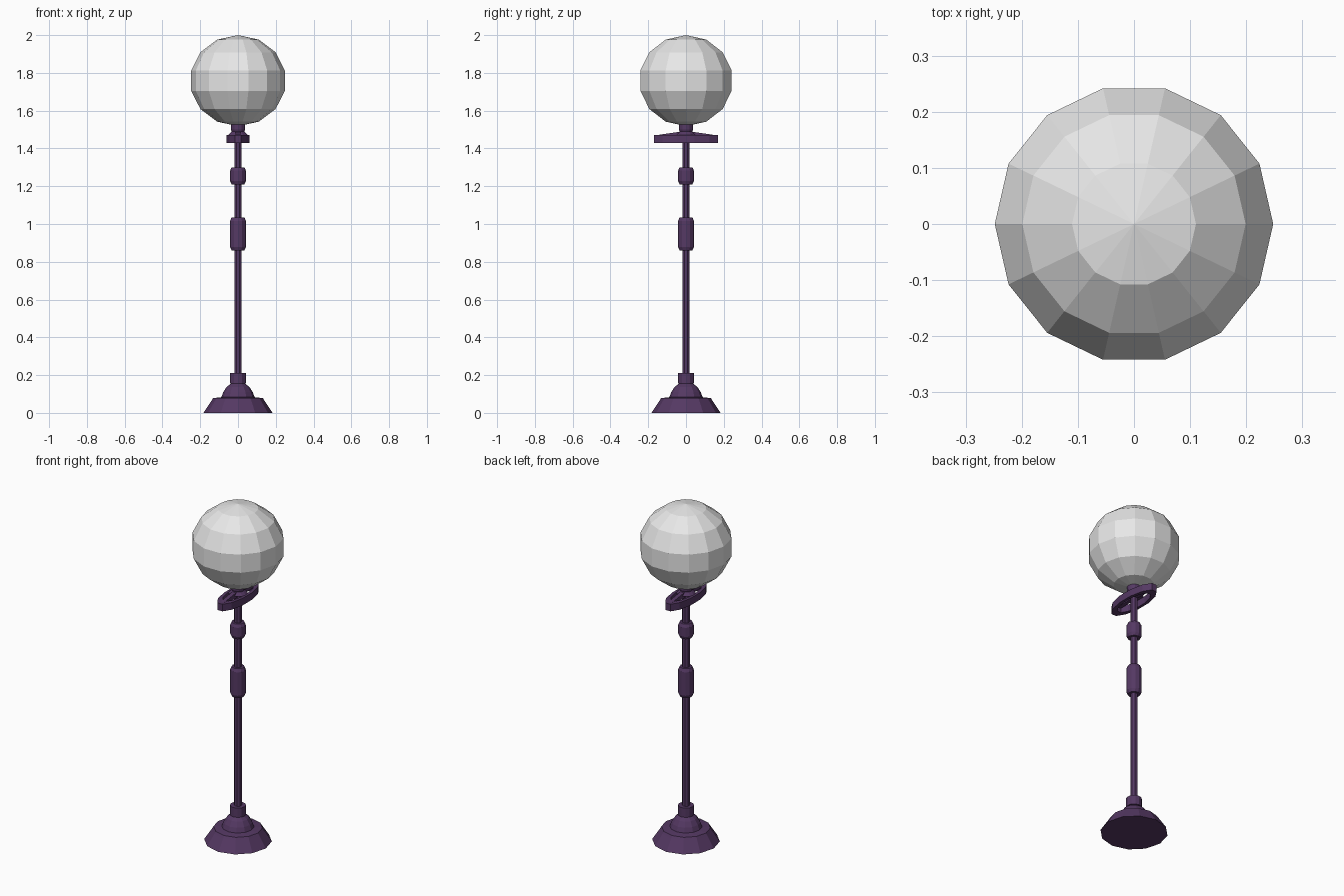
import bpy, bmesh, math

cube = bpy.data.objects.get("Cube")
if cube:
    bpy.data.objects.remove(cube, do_unlink=True)


def material(name, rgb):
    m = bpy.data.materials.new(name)
    m.use_nodes = True
    m.diffuse_color = (*rgb, 1)
    m.node_tree.nodes["Principled BSDF"].inputs["Base Color"].default_value = (*rgb, 1)
    return m


purple = material("purple_paint", (0.09, 0.04, 0.125))
glass = material("pale_glass", (0.8, 0.8, 0.8))


def finish(name, bm, mat):
    bmesh.ops.recalc_face_normals(bm, faces=bm.faces)
    mesh = bpy.data.meshes.new(name)
    bm.to_mesh(mesh)
    bm.free()
    mesh.materials.append(mat)
    ob = bpy.data.objects.new(name, mesh)
    bpy.context.collection.objects.link(ob)
    return ob


def lathe(name, profile, sides, mat=purple, closed=False, stretch=1, turn=0.0):
    """Faceted solid of revolution from (radius, z) points; closed joins the ends into a ring."""
    bm = bmesh.new()
    rings = []
    for r, z in profile:
        angles = [2 * math.pi * (i + turn) / sides for i in range(sides)]
        rings.append([bm.verts.new((r * math.sin(a), r * stretch * math.cos(a), z)) for a in angles])
    pairs = list(zip(rings, rings[1:]))
    if closed:
        pairs.append((rings[-1], rings[0]))
    else:
        bm.faces.new(rings[0])
        bm.faces.new(rings[-1])
    for a, b in pairs:
        for i in range(sides):
            j = (i + 1) % sides
            bm.faces.new((a[i], a[j], b[j], b[i]))
    return finish(name, bm, mat)


# Stepped foot and the collar that holds the post
lathe("base", [(0.183, 0), (0.14, 0.065), (0.132, 0.078), (0.088, 0.083),
               (0.078, 0.11), (0.06, 0.138), (0.036, 0.156)], 12)
lathe("base_collar", [(0.043, 0.155), (0.043, 0.21)], 12)

# Post with two swollen sleeves
lathe("post", [(0.021, 0.15), (0.021, 1.5)], 8, turn=0.5)
for name, low, high in (("lower_sleeve", 0.86, 1.035), ("upper_sleeve", 1.21, 1.3)):
    lathe(name, [(0.034, low), (0.042, low + 0.018), (0.042, high - 0.018), (0.034, high)], 12)

# Long oval ring, its two sloping arms and the neck under the globe
lathe("oval_ring", [(0.064, 1.43), (0.064, 1.472), (0.047, 1.472), (0.047, 1.43)],
      12, closed=True, stretch=2.75, turn=0.5)
lathe("neck", [(0.052, 1.472), (0.034, 1.49), (0.038, 1.5), (0.038, 1.535)], 12)
for name, side in (("front_arm", -1), ("back_arm", 1)):
    bm = bmesh.new()
    bmesh.ops.create_cube(bm, size=1)
    for v in bm.verts:
        outer = v.co.y > 0
        top = v.co.z > 0
        v.co.x *= 0.024
        v.co.y = side * (0.145 if outer else 0.02)
        v.co.z = (1.472 if outer else 1.49) if top else 1.455
    finish(name, bm, purple)

# Faceted globe
bm = bmesh.new()
bmesh.ops.create_uvsphere(bm, u_segments=14, v_segments=7, radius=1)
for v in bm.verts:
    x, y, z = v.co
    v.co = (-y * 0.2545, x * 0.2545, 1.759 + z * 0.241)
finish("globe", bm, glass)
